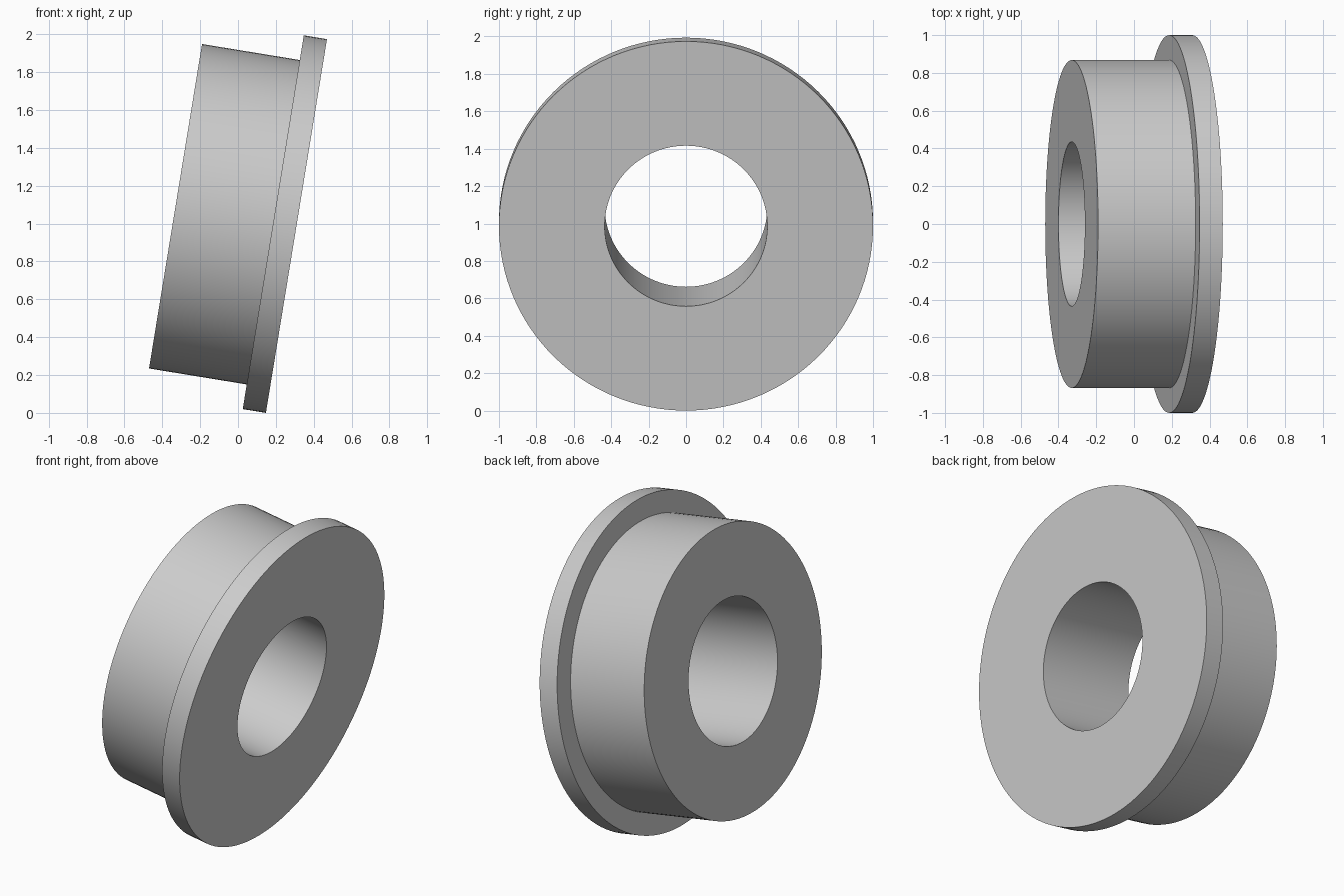
import bpy, bmesh, math
from mathutils import Matrix

cube = bpy.data.objects.get("Cube")
if cube:
    bpy.data.objects.remove(cube, do_unlink=True)

SEGMENTS = 128
TILT = math.radians(9.28)
BORE_R, BODY_R, FLANGE_R = 0.435, 0.868, 1.0
LENGTH, FLANGE_T = 0.647, 0.124

# Plain grey material
grey = bpy.data.materials.new("plain grey")
grey.use_nodes = True
colour = (0.6, 0.6, 0.6, 1)
grey.diffuse_color = colour
grey.node_tree.nodes["Principled BSDF"].inputs["Base Color"].default_value = colour

# Closed cross-section (radius, height along the axis), outer flange face at 0
profile = [(BORE_R, -LENGTH), (BODY_R, -LENGTH), (BODY_R, -FLANGE_T),
           (FLANGE_R, -FLANGE_T), (FLANGE_R, 0), (BORE_R, 0)]

# Revolve the section into a flanged bushing
bm = bmesh.new()
verts = [bm.verts.new((r, 0, h)) for r, h in profile]
edges = [bm.edges.new((v, verts[(i + 1) % len(verts)])) for i, v in enumerate(verts)]
bmesh.ops.spin(bm, geom=verts + edges, cent=(0, 0, 0), axis=(0, 0, 1),
               angle=math.tau, steps=SEGMENTS, use_merge=True)
bmesh.ops.remove_doubles(bm, verts=bm.verts, dist=0.0001)
bmesh.ops.recalc_face_normals(bm, faces=bm.faces)

# Lay the axis along x, dip the flange end and rest it on the ground
bmesh.ops.transform(bm, verts=bm.verts,
                    matrix=Matrix.Rotation(math.pi / 2 + TILT, 4, 'Y'))
xs = [v.co.x for v in bm.verts]
low = min(v.co.z for v in bm.verts)
bmesh.ops.translate(bm, verts=bm.verts, vec=(-(min(xs) + max(xs)) / 2, 0, -low))

mesh = bpy.data.meshes.new("flanged_bushing")
bm.to_mesh(mesh)
bm.free()
mesh.materials.append(grey)
bushing = bpy.data.objects.new("flanged_bushing", mesh)
bpy.context.collection.objects.link(bushing)

# Smooth round walls, sharp rims
bpy.ops.object.select_all(action='DESELECT')
bushing.select_set(True)
bpy.context.view_layer.objects.active = bushing
bpy.ops.object.shade_smooth_by_angle(angle=math.radians(30))
